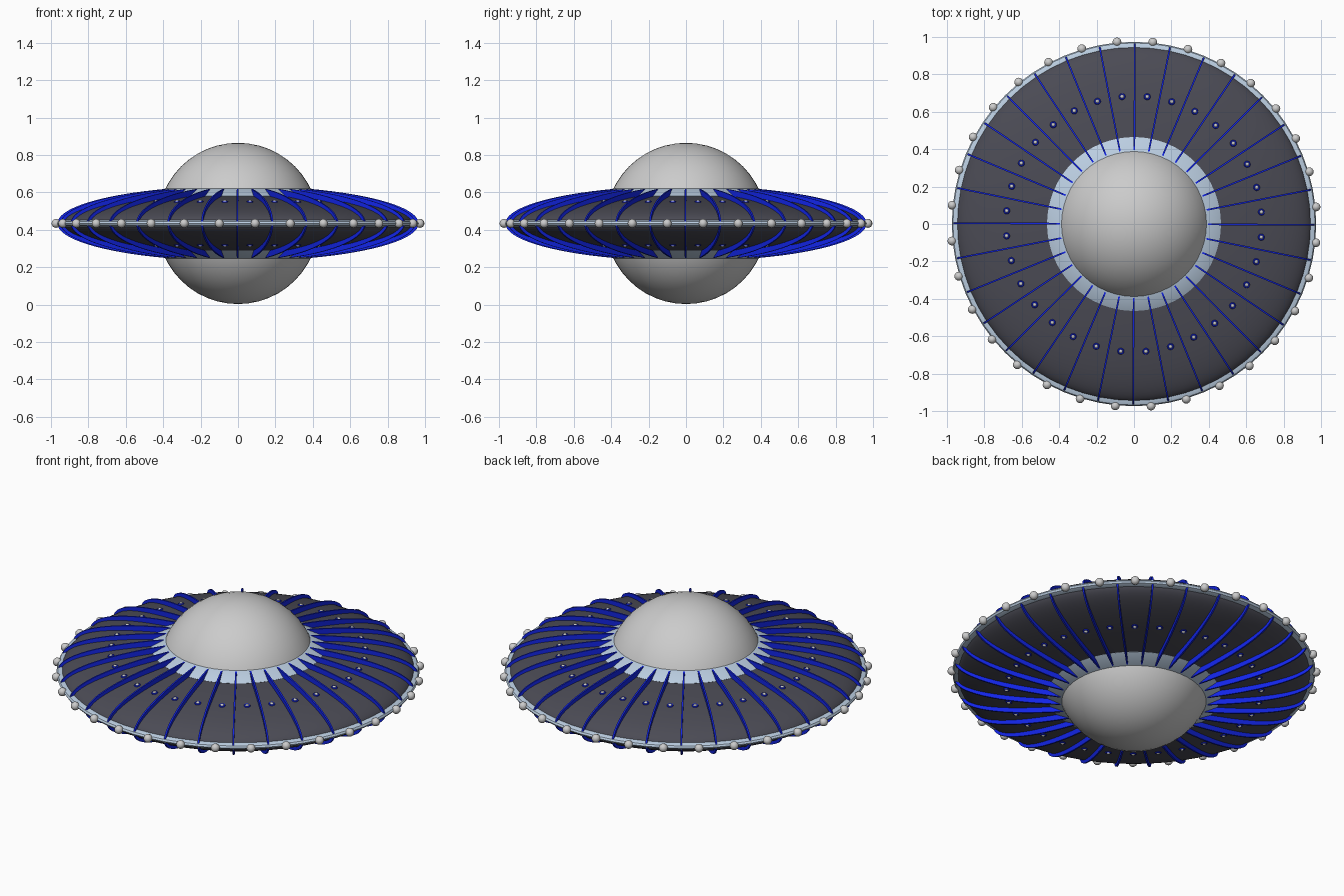
import bpy, bmesh
from math import sin, cos, pi, sqrt, radians, atan2
from mathutils import Matrix, Vector

if "Cube" in bpy.data.objects:
    bpy.data.objects.remove(bpy.data.objects["Cube"])

ZC = 0.434      # height of the mid plane
N = 32          # ribs, studs and rim lights
OFF = radians(5.35)


def material(name, rgb):
    m = bpy.data.materials.new(name)
    m.diffuse_color = (*rgb, 1)
    m.use_nodes = True
    m.node_tree.nodes["Principled BSDF"].inputs["Base Color"].default_value = m.diffuse_color
    return m


BLUE = material("blue", (0.006, 0.018, 0.8))
DARK = material("dark_grey", (0.07, 0.07, 0.09))
PALE = material("pale_blue", (0.5, 0.62, 0.76))


def finish(name, bm, mat=None, smooth=True):
    bmesh.ops.recalc_face_normals(bm, faces=bm.faces)
    me = bpy.data.meshes.new(name)
    bm.to_mesh(me)
    bm.free()
    ob = bpy.data.objects.new(name, me)
    bpy.context.collection.objects.link(ob)
    if mat:
        me.materials.append(mat)
    if smooth:
        bpy.ops.object.select_all(action='DESELECT')
        ob.select_set(True)
        bpy.context.view_layer.objects.active = ob
        bpy.ops.object.shade_smooth_by_angle(angle=radians(35))
    return ob


def lathe(name, profile, mat, seg=64):
    bm = bmesh.new()
    rings = [[bm.verts.new((r * cos(2 * pi * k / seg), r * sin(2 * pi * k / seg), z))
              for k in range(seg)] for r, z in profile]
    for a, b in zip(rings, rings[1:]):
        for k in range(seg):
            j = (k + 1) % seg
            bm.faces.new((a[k], a[j], b[j], b[k]))
    return finish(name, bm, mat)


def ellipse(a, b, r_in, n):
    """Half-ellipse points (r, z) from the upper inner end round to the lower one."""
    t0 = atan2(sqrt(1 - (r_in / a) ** 2), r_in / a)
    ts = [t0 - 2 * t0 * i / n for i in range(n + 1)]
    return [(a * cos(t), ZC + b * sin(t)) for t in ts]


# central sphere
bm = bmesh.new()
bmesh.ops.create_uvsphere(bm, u_segments=48, v_segments=24, radius=0.431,
                          matrix=Matrix.Translation((0, 0, ZC)))
finish("central_sphere", bm)

# dark saucer shell
A, B = 0.95, 0.166
lathe("saucer_shell", ellipse(A, B, 0.46, 32), DARK)

# pale collars above and below
for name, s in (("upper_collar", 1), ("lower_collar", -1)):
    lathe(name, [(0.38, ZC + s * 0.187), (0.392, ZC + s * 0.186), (0.465, ZC + s * 0.146),
                 (0.46, ZC + s * 0.138)], PALE)

# pale rim band
lathe("rim_band", [(0.94, ZC + 0.018), (0.948, ZC + 0.018), (0.968, ZC + 0.01), (0.974, ZC),
                   (0.968, ZC - 0.01), (0.948, ZC - 0.018), (0.94, ZC - 0.018)], PALE)

# blue radial fins wrapping from top to underside
bm = bmesh.new()
outer = ellipse(0.966, 0.2015, 0.385, 32)
inner = ellipse(A - 0.01, B - 0.008, 0.385, 32)
T = 0.0045
for k in range(N):
    rot = Matrix.Rotation(2 * pi * k / N + OFF - pi / N, 4, 'Z')
    sec = [[bm.verts.new(rot @ Vector((p[0], y, p[1])))
            for p, y in ((o, -T), (o, T), (i, T), (i, -T))] for o, i in zip(outer, inner)]
    for a, b in zip(sec, sec[1:]):
        for e in range(4):
            f = (e + 1) % 4
            bm.faces.new((a[e], a[f], b[f], b[e]))
    bm.faces.new(sec[0])
    bm.faces.new(sec[-1])
finish("radial_fins", bm, BLUE)

# rim lights
bm = bmesh.new()
for k in range(N):
    t = 2 * pi * k / N + OFF
    bmesh.ops.create_uvsphere(bm, u_segments=16, v_segments=10, radius=0.0235, matrix=Matrix.Translation(
        (0.9775 * cos(t), 0.9775 * sin(t), ZC)))
finish("rim_lights", bm)

# studs: a blue socket ring with a grey bead, on both faces of the shell
R = 0.684
H = B * sqrt(1 - (R / A) ** 2)
sockets, beads = bmesh.new(), bmesh.new()
for s in (1, -1):
    normal = Vector((R / A ** 2, 0, s * H / B ** 2)).normalized()
    tilt = normal.to_track_quat('Z', 'Y').to_matrix().to_4x4()
    for k in range(N):
        m = (Matrix.Rotation(2 * pi * k / N + OFF, 4, 'Z')
             @ Matrix.Translation((R, 0, ZC + s * H)) @ tilt)
        rings = [[sockets.verts.new(m @ Vector(((0.013 + 0.005 * cos(v * pi / 3)) * cos(u * pi / 8),
                                                (0.013 + 0.005 * cos(v * pi / 3)) * sin(u * pi / 8),
                                                0.005 * sin(v * pi / 3))))
                  for v in range(6)] for u in range(16)]
        for u in range(16):
            a, b = rings[u], rings[(u + 1) % 16]
            for v in range(6):
                w = (v + 1) % 6
                sockets.faces.new((a[v], b[v], b[w], a[w]))
        bmesh.ops.create_uvsphere(beads, u_segments=12, v_segments=8, radius=0.011, matrix=m)
finish("stud_sockets", sockets, BLUE)
finish("stud_beads", beads)
